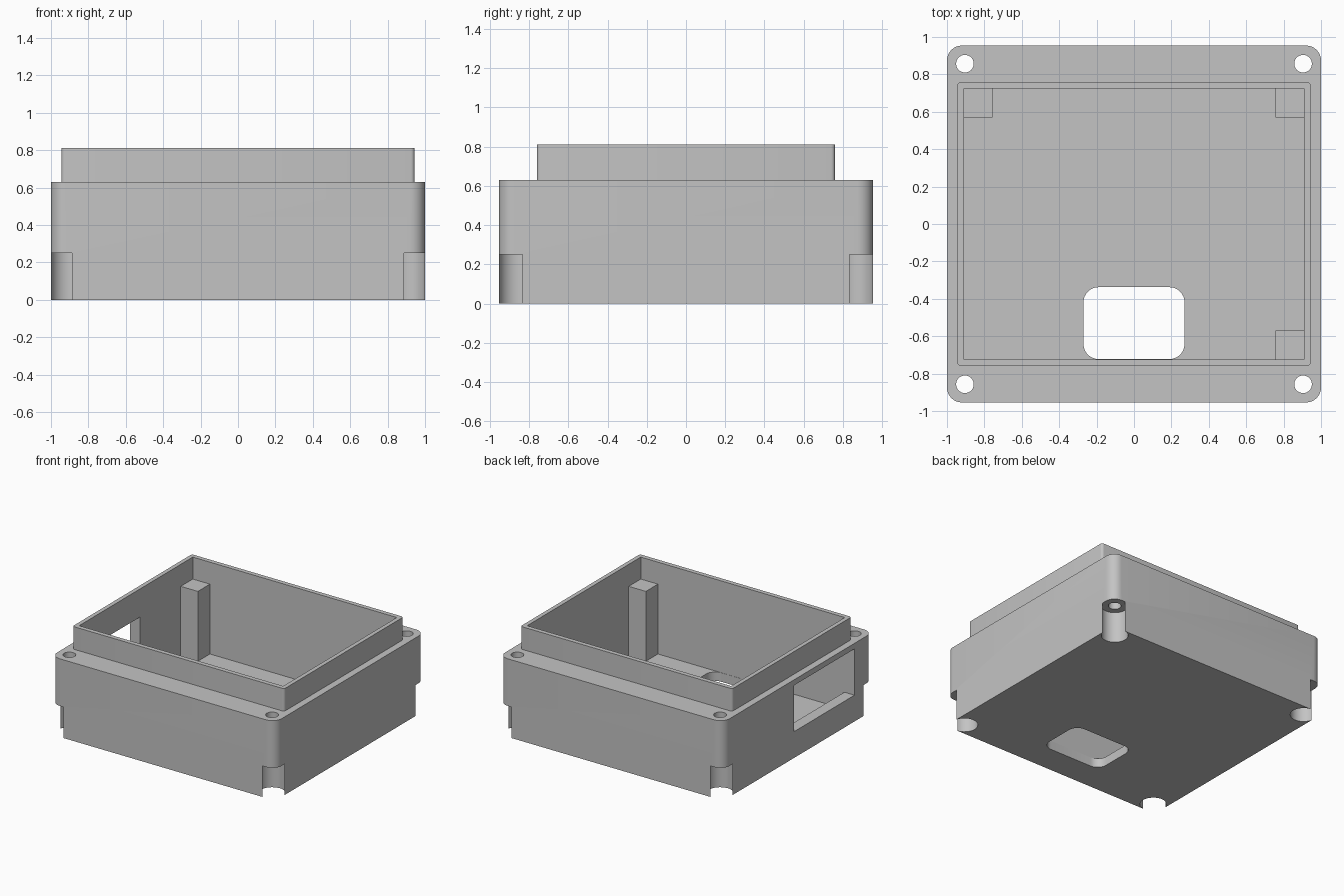
import bpy, bmesh, math

if "Cube" in bpy.data.objects:
    bpy.data.objects.remove(bpy.data.objects["Cube"])

grey = bpy.data.materials.new("plain_grey")
grey.diffuse_color = (0.55, 0.55, 0.55, 1)
grey.use_nodes = True
grey.node_tree.nodes["Principled BSDF"].inputs["Base Color"].default_value = grey.diffuse_color


def prism(name, points, z0, z1):
    """Vertical solid from a closed outline."""
    bm = bmesh.new()
    low = bm.faces.new([bm.verts.new((x, y, z0)) for x, y in points])
    up = bmesh.ops.extrude_face_region(bm, geom=[low])["geom"]
    for v in up:
        if isinstance(v, bmesh.types.BMVert):
            v.co.z = z1
    bmesh.ops.recalc_face_normals(bm, faces=bm.faces)
    mesh = bpy.data.meshes.new(name)
    bm.to_mesh(mesh)
    bm.free()
    mesh.materials.append(grey)
    ob = bpy.data.objects.new(name, mesh)
    bpy.context.collection.objects.link(ob)
    return ob


def box(name, x0, x1, y0, y1, z0, z1, r=0.0, seg=8):
    """Box with optionally rounded vertical corners."""
    if r == 0:
        return prism(name, [(x0, y0), (x1, y0), (x1, y1), (x0, y1)], z0, z1)
    centres = [(x1 - r, y1 - r), (x0 + r, y1 - r), (x0 + r, y0 + r), (x1 - r, y0 + r)]
    pts = []
    for i, (cx, cy) in enumerate(centres):
        for k in range(seg + 1):
            a = math.pi / 2 * (i + k / seg)
            pts.append((cx + r * math.cos(a), cy + r * math.sin(a)))
    return prism(name, pts, z0, z1)


def cylinder(name, x, y, r, z0, z1, n=40):
    return prism(name, [(x + r * math.cos(2 * math.pi * i / n),
                         y + r * math.sin(2 * math.pi * i / n)) for i in range(n)], z0, z1)


def combine(ob, tool, operation):
    """Apply a boolean and remove the helper."""
    tool.hide_render = True
    mod = ob.modifiers.new("cut", 'BOOLEAN')
    mod.operation = operation
    mod.solver = 'EXACT'
    mod.object = tool
    bpy.context.view_layer.objects.active = ob
    bpy.ops.object.modifier_apply(modifier=mod.name)
    bpy.data.objects.remove(tool)


# Outer case with raised rim
case = box("case", -1, 1, -0.954, 0.954, 0, 0.63, 0.08)
combine(case, box("rim", -0.944, 0.944, -0.76, 0.76, 0.4, 0.812, 0.02, 4), 'UNION')

# Inner cavity, open at the top
combine(case, box("cavity", -0.91, 0.91, -0.7235, 0.7235, 0.072, 1), 'DIFFERENCE')

# Rounded opening in the floor
combine(case, box("floor_opening", -0.27, 0.27, -0.722, -0.338, -0.1, 0.2, 0.08), 'DIFFERENCE')

# Window in the left wall
combine(case, box("side_window", -1.1, -0.85, -0.718, 0.05, 0.212, 0.585), 'DIFFERENCE')

# Corner screw holes and the recesses under them
for sx in (-1, 1):
    for sy in (-1, 1):
        x, y = sx * 0.904, sy * 0.857
        combine(case, cylinder("screw_hole", x, y, 0.047, 0.1, 0.75), 'DIFFERENCE')
        combine(case, cylinder("recess", x, y, 0.0985, -0.1, 0.25), 'DIFFERENCE')
        xs = sorted((sx * 0.89, sx * 1.1))
        ys = sorted((sy * 0.835, sy * 1.1))
        combine(case, box("recess_corner", *xs, *ys, -0.1, 0.25), 'DIFFERENCE')

bpy.ops.object.select_all(action='DESELECT')
case.select_set(True)
bpy.context.view_layer.objects.active = case
bpy.ops.object.shade_smooth_by_angle(angle=math.radians(30))

# Support posts in three corners
for name, sx, sy in (("post_back_left", -1, 1), ("post_back_right", 1, 1),
                     ("post_front_right", 1, -1)):
    xs = sorted((sx * 0.757, sx * 0.91))
    ys = sorted((sy * 0.57, sy * 0.7235))
    box(name, *xs, *ys, 0.072, 0.635)
